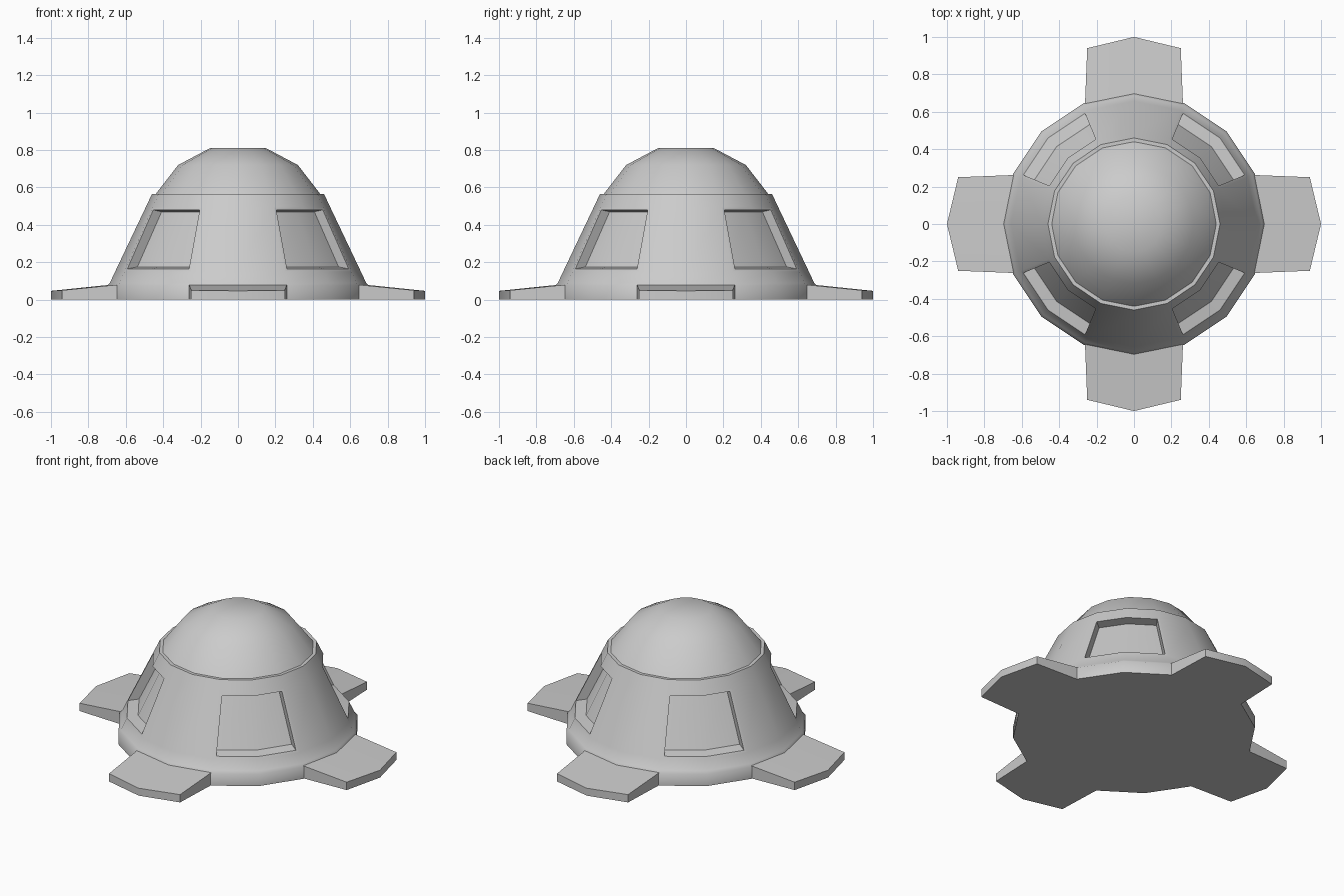
import bpy, bmesh
from math import sin, cos, pi, radians
from mathutils import Vector, Matrix

if "Cube" in bpy.data.objects:
    bpy.data.objects.remove(bpy.data.objects["Cube"])

SIDES = 16


def finish(bm, name, angle=45):
    bmesh.ops.recalc_face_normals(bm, faces=bm.faces)
    me = bpy.data.meshes.new(name)
    bm.to_mesh(me)
    bm.free()
    ob = bpy.data.objects.new(name, me)
    bpy.context.collection.objects.link(ob)
    bpy.ops.object.select_all(action='DESELECT')
    ob.select_set(True)
    bpy.context.view_layer.objects.active = ob
    bpy.ops.object.shade_smooth_by_angle(angle=radians(angle))
    return ob


def lathe(profile):
    """Rings of SIDES vertices; returns bmesh, rings and rows of faces."""
    bm = bmesh.new()
    rings = [[bm.verts.new((r * cos(2 * pi * i / SIDES), r * sin(2 * pi * i / SIDES), z))
              for i in range(SIDES)] for r, z in profile]
    rows = []
    for a, b in zip(rings, rings[1:]):
        rows.append([bm.faces.new((a[i], a[(i + 1) % SIDES], b[(i + 1) % SIDES], b[i]))
                     for i in range(SIDES)])
    return bm, rings, rows


# Shell: base rim, sloped wall, step and dome in one turned skin
bm, rings, rows = lathe([(0.70, 0), (0.70, 0.075), (0.685, 0.09), (0.657, 0.15), (0.493, 0.495),
                         (0.46, 0.565), (0.44, 0.565), (0.32, 0.72), (0.15, 0.81)])
bm.faces.new(rings[0][::-1])
bm.faces.new(rings[-1])
bm.normal_update()

# Four recessed windows, each two panels wide on a diagonal
for k in range(4):
    panels = [rows[3][4 * k + 1], rows[3][4 * k + 2]]
    bmesh.ops.inset_region(bm, faces=panels, thickness=0.016, use_even_offset=True)
    bmesh.ops.inset_region(bm, faces=panels, thickness=0.012, use_even_offset=True)
    az = pi / 4 + k * pi / 2
    for v in {v for f in panels for v in f.verts}:
        v.co += Vector((-cos(az), -sin(az), 0)) * 0.06
finish(bm, "shell")

# Four flat feet around the rim
top = [(0.64, -0.262, 0.08), (0.94, -0.25, 0.05), (1.0, 0, 0.047), (0.94, 0.25, 0.05),
       (0.64, 0.262, 0.08), (0.68, 0, 0.08)]
for k, name in enumerate(("right_foot", "back_foot", "left_foot", "front_foot")):
    bm = bmesh.new()
    t = [bm.verts.new(p) for p in top]
    b = [bm.verts.new((x, y, 0)) for x, y, z in top]
    for i in range(6):
        j = (i + 1) % 6
        bm.faces.new((b[i], b[j], t[j], t[i]))
    for ring in (t, b):
        bm.faces.new((ring[0], ring[1], ring[2], ring[5]))
        bm.faces.new((ring[5], ring[2], ring[3], ring[4]))
    bm.transform(Matrix.Rotation(k * pi / 2, 4, 'Z'))
    finish(bm, name)
